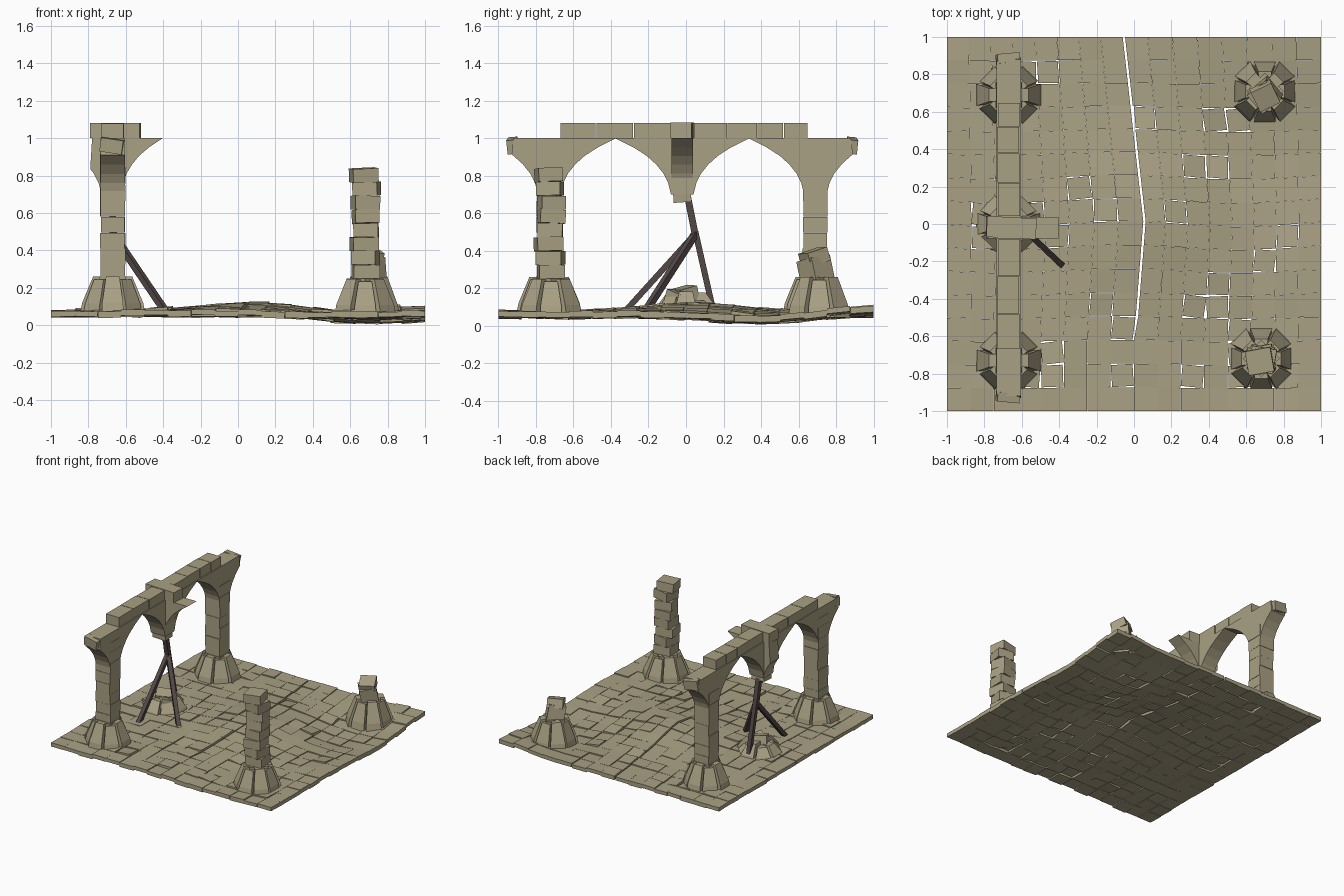
import bpy, bmesh, math, random
from mathutils import Matrix, Vector

if "Cube" in bpy.data.objects:
    bpy.data.objects.remove(bpy.data.objects["Cube"])
random.seed(7)
R = random.uniform


def material(name, rgb):
    m = bpy.data.materials.new(name)
    m.diffuse_color = (*rgb, 1)
    m.use_nodes = True
    m.node_tree.nodes["Principled BSDF"].inputs["Base Color"].default_value = m.diffuse_color
    return m


STONE = material("sandstone", (0.40, 0.355, 0.23))
WOOD = material("dark wood", (0.085, 0.066, 0.062))


def finish(bm, name, mat=STONE):
    bmesh.ops.recalc_face_normals(bm, faces=bm.faces)
    me = bpy.data.meshes.new(name)
    bm.to_mesh(me)
    bm.free()
    me.materials.append(mat)
    ob = bpy.data.objects.new(name, me)
    bpy.context.collection.objects.link(ob)
    return ob


def box(bm, c, s, rot=(0, 0, 0)):
    m = Matrix.Translation(c)
    for ang, ax in zip(rot, "XYZ"):
        m = m @ Matrix.Rotation(math.radians(ang), 4, ax)
    bmesh.ops.create_cube(bm, size=1, matrix=m @ Matrix.Diagonal((*s, 1)))


def prism(bm, rings):
    # joins two equal loops of points into a closed solid
    a, b = [[bm.verts.new(p) for p in r] for r in rings]
    n = len(a)
    bm.faces.new(a)
    bm.faces.new(b[::-1])
    for i in range(n):
        bm.faces.new((a[i], a[(i + 1) % n], b[(i + 1) % n], b[i]))


def bump(x, y, cx, cy, r):
    return math.exp(-((x - cx) ** 2 + (y - cy) ** 2) / r ** 2)


def ground(x, y):
    return (0.08 + 0.045 * bump(x, y, 0.05, 0.05, 0.38) - 0.042 * bump(x, y, 0.72, 0.42, 0.42)
            + 0.035 * bump(x, y, 1, 1, 0.35) - 0.012 * bump(x, y, 0.6, -0.7, 0.4))


# --- floor: warped paving with a crack running through the middle
def crack(y):
    if y > 0:
        return 0.05 - 0.11 * y
    return 0.05 + 0.08 * y if y > -0.6 else 0.0


bm = bmesh.new()
N = 16
for i in range(N):
    for j in range(N):
        x0, y0, s = -1 + 2 * i / N, -1 + 2 * j / N, 2 / N
        loose = R(0, 1) < 0.13 and 0 < i < N - 1 and 0 < j < N - 1
        dz, ang = R(-0.006, 0.004), 0
        tx, ty = R(-.03, .03), R(-.03, .03)
        k = 0.994
        if loose:
            dz, ang, k = R(-0.005, 0.01), math.radians(R(-7, 7)), 0.93
            tx, ty = R(-.1, .1), R(-.1, .1)
        cx, cy = x0 + s / 2, y0 + s / 2
        top = []
        for u, v in ((-1, -1), (1, -1), (1, 1), (-1, 1)):
            lx, ly = u * s / 2 * k, v * s / 2 * k
            x = cx + lx * math.cos(ang) - ly * math.sin(ang)
            y = cy + lx * math.sin(ang) + ly * math.cos(ang)
            z = ground(x, y) + dz + tx * lx + ty * ly
            wx = x + crack(y) * (1 - abs(x))
            if i == N // 2 and u < 0:
                wx += 0.012 * (y > -0.6)
            wy = y + 0.015 * math.sin(5 * x + 2) * (1 - abs(y))
            top.append(Vector((wx, wy, z)))
        thick = R(0.026, 0.036)
        prism(bm, (top, [p - Vector((0, 0, thick)) for p in top]))
finish(bm, "paved_floor")


# --- flared pier bases made of eight sloping stones round a core
def base(name, x, y, turn, h=0.2, ragged=0.0):
    bm = bmesh.new()
    z = ground(x, y) - 0.02
    for k in range(8):
        m = Matrix.Translation((x, y, z)) @ Matrix.Rotation(turn + k * math.pi / 4, 4, "Z")
        ro = 0.175 if k % 2 == 0 else 0.165
        hh = h * (1 - R(0, ragged)) - (0.015 if k % 2 else 0)
        prof = [(0.03, 0, .05), (ro, 0, .058), (ro - .012, .3 * hh, .056),
                (0.105, hh, .036), (0.03, hh, .03)]
        prism(bm, [[m @ Vector((r, s * w, q)) for r, q, w in prof] for s in (-1, 1)])
    if not ragged:
        box(bm, (x, y, z + h / 2), (0.14, 0.14, h + .004), (0, 0, math.degrees(turn)))
    return finish(bm, name)


AX = -0.67                      # arcade centre line
YS = (-0.73, -0.02, 0.69)       # its three piers
base("front_arcade_base", AX, YS[0], 0)
base("back_arcade_base", AX, YS[2], 0)
base("broken_middle_base", AX, 0, 0, 0.13, 0.35)
base("front_column_base", 0.68, -0.72, math.pi / 8 * 2)
base("stump_base", 0.70, 0.71, math.pi / 8 * 2, 0.215)

# --- rubble on the broken middle base
bm = bmesh.new()
box(bm, (AX, 0.0, 0.15), (0.12, 0.10, 0.11), (12, 8, 25))
box(bm, (AX + 0.05, -0.05, 0.14), (0.1, 0.08, 0.08), (-15, 10, 50))
finish(bm, "middle_rubble")


# --- shafts of stacked stones
def shaft(name, x, y, z0, z1, n, w, twist, shift):
    bm = bmesh.new()
    h = (z1 - z0) / n
    for i in range(n):
        box(bm, (x + R(-shift, shift), y + R(-shift, shift), z0 + h * (i + .5)),
            (w + R(-.006, .006), w + R(-.006, .006), h * 0.99),
            (R(-twist, twist) / 5, R(-twist, twist) / 5, R(-twist, twist)))
    finish(bm, name)


shaft("front_arcade_shaft", AX, YS[0], 0.24, 0.92, 8, 0.13, 0, 0.002)
shaft("back_arcade_shaft", AX, YS[2], 0.24, 0.92, 8, 0.13, 0, 0.002)
shaft("front_column_shaft", 0.68, -0.725, 0.25, 0.84, 8, 0.135, 14, 0.008)
bm = bmesh.new()
box(bm, (0.70, 0.69, 0.30), (0.13, 0.13, 0.12), (12, -4, 40))
box(bm, (0.70, 0.685, 0.365), (0.12, 0.12, 0.075), (16, 6, 25))
finish(bm, "stump_shaft")

# --- arch springers: curved brackets reaching out from a pier
CURVE = [(0.06, .70), (.075, .76), (.10, .81), (.14, .86), (.19, .905), (.26, .95), (.36, 1.0)]


def springer(bm, x, y, ang, reach=1.0, cut=1.0, w=0.13):
    pts = [(u * reach, z) for u, z in CURVE]
    kept = [p for p in pts if p[0] <= cut]
    if len(kept) < len(pts):                     # broken end
        (u0, z0), (u1, z1) = kept[-1], pts[len(kept)]
        t = (cut - u0) / (u1 - u0)
        kept += [(cut, z0 + t * (z1 - z0)), (cut - .01, 1.0)]
    kept = [(0, 0.70)] + kept + [(0, 1.0)]
    m = Matrix.Translation((x, y, 0)) @ Matrix.Rotation(ang, 4, "Z")
    prism(bm, [[m @ Vector((u, s * w / 2, z)) for u, z in kept] for s in (-1, 1)])


Q = math.pi / 2
bm = bmesh.new()
for y, a, cut in ((YS[0], Q, 1), (YS[0], -Q, .2), (YS[1], Q, 1), (YS[1], -Q, 1),
                  (YS[2], Q, .2), (YS[2], -Q, 1)):
    springer(bm, AX, y, a, 1.0, cut)
springer(bm, AX, YS[1], 0, 0.74, w=0.115)
springer(bm, AX, YS[1], 2 * Q, 1, 0.12, w=0.115)
for sgn, y in ((-1, YS[0]), (1, YS[2])):
    box(bm, (AX - .005, y + sgn * .195, 0.96), (0.12, 0.05, 0.075), (sgn * -6, 8, sgn * 6))
    # small side stubs on the pier heads
    box(bm, (AX, y, 0.80), (0.137, 0.137, 0.09))
finish(bm, "arch_springers")

bm = bmesh.new()
box(bm, (AX, YS[1], 0.685), (0.115, 0.095, 0.05), (4, 3, 0))
finish(bm, "hanging_pier_end")

# --- coping course along the top
bm = bmesh.new()
cuts = (-0.67, -0.48, -0.28, -0.08, 0.04, 0.22, 0.38, 0.52, 0.65)
for a, b in zip(cuts, cuts[1:]):
    box(bm, (AX + R(-.003, .003), (a + b) / 2, 1.04), (0.118, b - a - .004, 0.078))
box(bm, (-0.655, -0.02, 1.041), (0.265, 0.112, 0.082), (0, 0, -3))
finish(bm, "coping_course")


# --- timber props under the hanging pier
def prop(name, a, b, w=0.032):
    a, b = Vector(a), Vector(b)
    d = b - a
    bm = bmesh.new()
    m = Matrix.Translation((a + b) / 2) @ d.to_track_quat("Z", "Y").to_matrix().to_4x4()
    bmesh.ops.create_cube(bm, size=1, matrix=m @ Matrix.Diagonal((w, w, d.length, 1)))
    finish(bm, name, WOOD)


prop("upright_prop", (AX, 0.01, 0.68), (AX, 0.05, 0.48), 0.036)
prop("back_prop", (AX, 0.05, 0.50), (AX, 0.145, 0.08))
prop("side_prop", (AX, 0.05, 0.49), (-0.385, -0.22, 0.07))
prop("front_prop", (AX, 0.05, 0.49), (AX, -0.33, 0.07))
